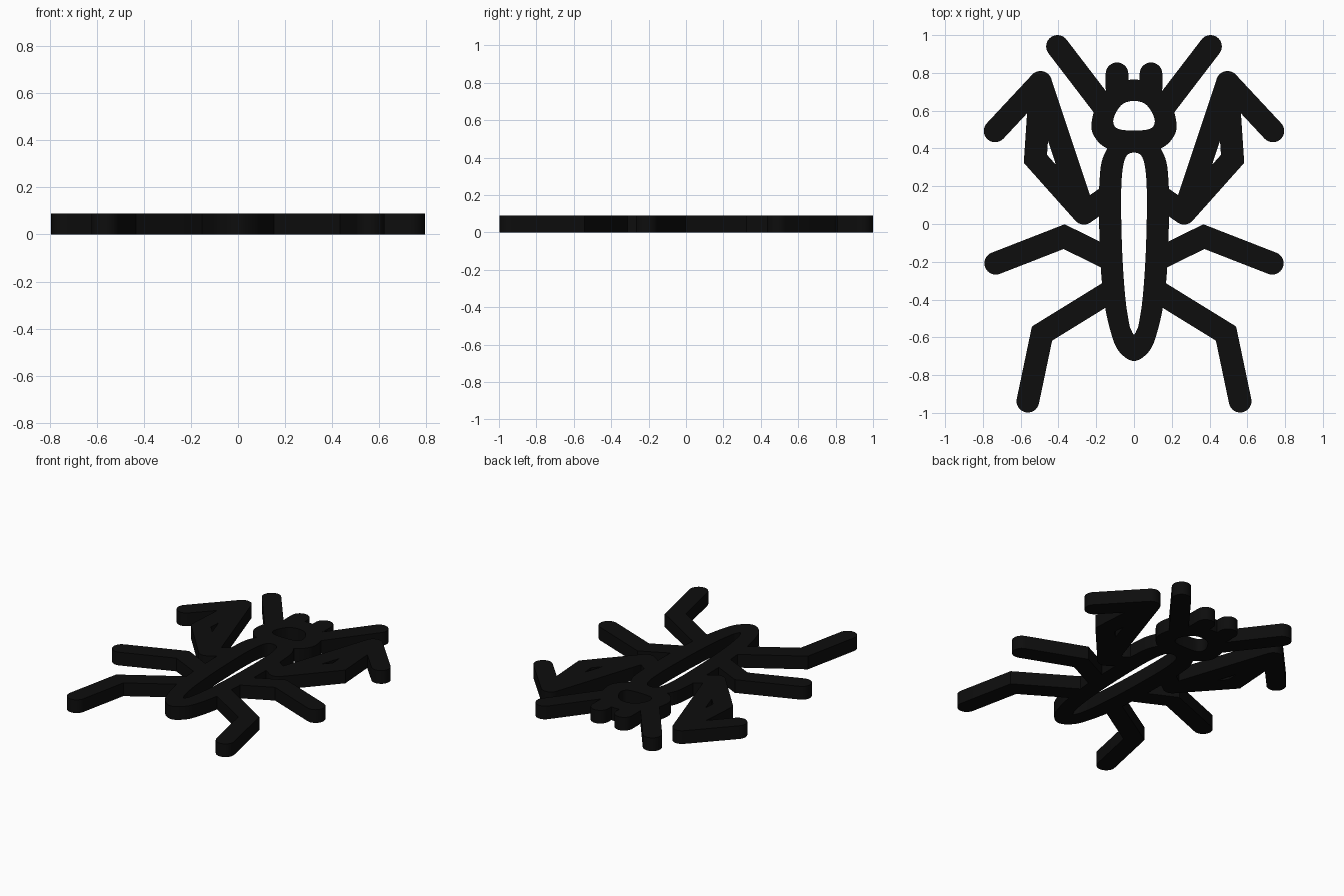
import bpy, bmesh, math
from mathutils import Vector

if "Cube" in bpy.data.objects:
    bpy.data.objects.remove(bpy.data.objects["Cube"])

H = 0.09      # plate thickness
R = 0.06      # half width of every stroke

black = bpy.data.materials.new("black")
black.diffuse_color = (0.004, 0.004, 0.004, 1)
black.use_nodes = True
black.node_tree.nodes["Principled BSDF"].inputs["Base Color"].default_value = black.diffuse_color


def finish(bm, name, mirror):
    bmesh.ops.recalc_face_normals(bm, faces=bm.faces)
    me = bpy.data.meshes.new(name)
    bm.to_mesh(me)
    bm.free()
    me.materials.append(black)
    ob = bpy.data.objects.new(name, me)
    bpy.context.collection.objects.link(ob)
    if mirror:
        ob.modifiers.new("mirror", 'MIRROR').use_mirror_merge = False
    bpy.ops.object.select_all(action='DESELECT')
    ob.select_set(True)
    bpy.context.view_layer.objects.active = ob
    bpy.ops.object.shade_smooth_by_angle(angle=math.radians(35))


def extrude_up(bm):
    ret = bmesh.ops.extrude_face_region(bm, geom=bm.faces[:], use_keep_orig=True)
    verts = [g for g in ret["geom"] if isinstance(g, bmesh.types.BMVert)]
    bmesh.ops.translate(bm, verts=verts, vec=(0, 0, H))


def stroke(name, pts):
    """Round-capped, mitred bar along a path, mirrored to both sides."""
    p = [Vector(q) for q in pts]
    d = [(b - a).normalized() for a, b in zip(p, p[1:])]
    perp = lambda v: Vector((-v.y, v.x))
    left, right = [], []
    for i in range(1, len(p) - 1):
        n0, n1 = perp(d[i - 1]), perp(d[i])
        m = (n0 + n1).normalized()
        off = m * (R / m.dot(n0))
        left.append(p[i] + off)
        right.append(p[i] - off)

    def cap(c, direction):
        a0 = math.atan2(direction.y, direction.x) + math.pi / 2
        return [c + R * Vector((math.cos(a0 - math.pi * k / 16),
                                math.sin(a0 - math.pi * k / 16))) for k in range(17)]

    outline = left + cap(p[-1], d[-1]) + right[::-1] + cap(p[0], -d[0])
    bm = bmesh.new()
    bm.faces.new([bm.verts.new((v.x, v.y, 0)) for v in outline])
    extrude_up(bm)
    finish(bm, name, True)


def smooth_loop(half, steps=6):
    """Mirror a half profile and round it with a Catmull-Rom curve."""
    pts = [Vector(q) for q in half] + [Vector((-x, y)) for x, y in half[-2:0:-1]]
    n, out = len(pts), []
    for i in range(n):
        a, b, c, e = (pts[(i + k) % n] for k in (-1, 0, 1, 2))
        for s in range(steps):
            t = s / steps
            out.append(0.5 * (2 * b + (c - a) * t + (2 * a - 5 * b + 4 * c - e) * t * t
                              + (3 * b - a - 3 * c + e) * t ** 3))
    return out


def ring(name, outer, inner):
    bm = bmesh.new()
    o, i = ([bm.verts.new((v.x, v.y, 0)) for v in smooth_loop(h)] for h in (outer, inner))
    for k in range(len(o)):
        j = (k + 1) % len(o)
        bm.faces.new((o[k], o[j], i[j], i[k]))
    extrude_up(bm)
    finish(bm, name, False)


# head and long body, each an open ring
ring("head",
     [(0, .765), (.105, .735), (.19, .65), (.225, .53), (.205, .455), (.135, .398), (0, .383)],
     [(0, .652), (.06, .635), (.098, .585), (.11, .54), (.095, .51), (.06, .498), (0, .495)])
ring("body",
     [(0, .49), (.10, .45), (.165, .35), (.183, .22), (.185, .05), (.178, -.2),
      (.155, -.43), (.108, -.62), (.06, -.695), (0, -.725)],
     [(0, .378), (.04, .36), (.06, .29), (.068, .17), (.067, 0), (.06, -.2),
      (.045, -.4), (.025, -.53), (.013, -.565), (0, -.585)])

# antennae and mouth nubs
stroke("antenna", [(.16, .62), (.405, .94)])
stroke("mouth_nub", [(.09, .72), (.09, .795)])

# folded grasping arms
elbow, apex = (.265, .057), (.495, .75)
stroke("arm_shoulder", [(.14, .145), elbow])
stroke("arm_fold", [elbow, (.522, .345), apex])
stroke("arm_brace", [elbow, apex])
stroke("arm_claw", [apex, (.735, .493)])

# walking legs
stroke("middle_leg", [(.13, -.185), (.37, -.067), (.732, -.208)])
stroke("rear_leg", [(.13, -.36), (.487, -.58), (.562, -.938)])
